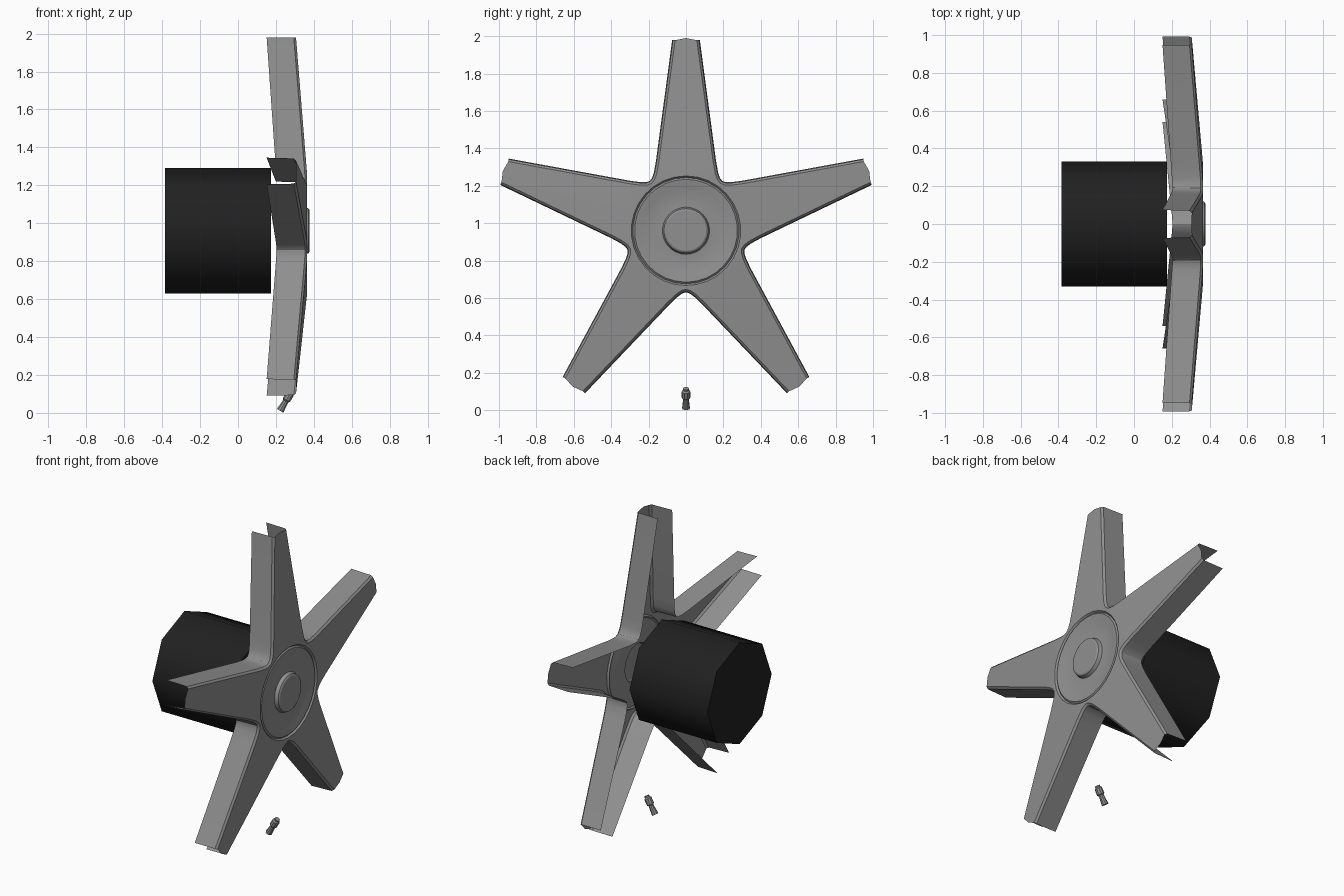
import bpy, bmesh
from math import sin, cos, pi, radians
from mathutils import Vector, Matrix

cube = bpy.data.objects.get("Cube")
if cube:
    bpy.data.objects.remove(cube)

CENTRE_Z = 0.96


def material(name, rgb):
    m = bpy.data.materials.new(name)
    m.use_nodes = True
    m.diffuse_color = (*rgb, 1)
    m.node_tree.nodes["Principled BSDF"].inputs["Base Color"].default_value = (*rgb, 1)
    return m


grey = material("metal grey", (0.28, 0.28, 0.28))
black = material("hub black", (0.015, 0.015, 0.015))


def finish(bm, name, mat, angle=30):
    bmesh.ops.remove_doubles(bm, verts=bm.verts, dist=0.0005)
    bmesh.ops.recalc_face_normals(bm, faces=bm.faces)
    mesh = bpy.data.meshes.new(name)
    bm.to_mesh(mesh)
    bm.free()
    mesh.materials.append(mat)
    ob = bpy.data.objects.new(name, mesh)
    bpy.context.collection.objects.link(ob)
    bpy.ops.object.select_all(action="DESELECT")
    ob.select_set(True)
    bpy.context.view_layer.objects.active = ob
    bpy.ops.object.shade_smooth_by_angle(angle=radians(angle))
    return ob


def lathe(name, profile, sides, mat, matrix, angle=30):
    """Spin (radius, height) points around local z, then place with matrix."""
    bm = bmesh.new()
    rings = [[bm.verts.new((r * cos(2 * pi * i / sides), r * sin(2 * pi * i / sides), h))
              for i in range(sides)] for r, h in profile if r > 0]
    for a, b in zip(rings, rings[1:]):
        for i in range(sides):
            j = (i + 1) % sides
            bm.faces.new((a[i], a[j], b[j], b[i]))
    if profile[0][0] == 0:
        bm.faces.new(rings[0])
    if profile[-1][0] == 0:
        bm.faces.new(rings[-1])
    bm.transform(matrix)
    return finish(bm, name, mat, angle)


def front_x(u):
    return min(0.365, 0.365 - (u - 0.29) * 0.081)


def back_x(u):
    return 0.20 - (u - 0.32) * 0.07


# Five open-backed spokes: half outline as (along, across, outward angle)
outline = [(1.02, 0.07, 82), (0.37, 0.157, 82), (0.31, 0.168, 75),
           (0.28, 0.178, 60), (0.263, 0.191, 36)]
inner = [(1.03, 0.0)] + [(0.293 * cos(radians(a)), 0.293 * sin(radians(a)))
                         for a in (0, 12, 24, 36)]
bm = bmesh.new()
for k in range(5):
    turn = 2 * pi * k / 5
    for side in (1, -1):
        def vert(u, v, x):
            v *= side
            return bm.verts.new((x, u * sin(turn) + v * cos(turn),
                                 CENTRE_Z + u * cos(turn) - v * sin(turn)))
        rows = []
        for (u, v, ang), (iu, iv) in zip(outline, inner):
            du, dv = cos(radians(ang)), sin(radians(ang))
            rows.append([vert(iu, iv, front_x(iu)),
                         vert(u - 0.012 * du, v - 0.012 * dv, front_x(u)),
                         vert(u, v, front_x(u) - 0.012),
                         vert(u + 0.004 * du, v + 0.004 * dv, back_x(u))])
        for a, b in zip(rows, rows[1:]):
            for i in range(3):
                bm.faces.new((a[i], a[i + 1], b[i + 1], b[i]))
finish(bm, "spokes", grey)

# Dished centre disc with a raised cap
axis = Matrix.Translation((0, 0, CENTRE_Z)) @ Matrix.Rotation(pi / 2, 4, "Y")
lathe("centre_disc", [(0, 0.378), (0.108, 0.378), (0.118, 0.372), (0.126, 0.350),
                      (0.19, 0.346), (0.235, 0.356), (0.275, 0.362),
                      (0.284, 0.354), (0.293, 0.365)], 30, grey, axis)

# Eight-sided drum behind the spokes
lathe("axle_drum", [(0, -0.385), (0.33, -0.385), (0.33, 0.175), (0, 0.175)],
      8, black, axis, 50)

# Tilted valve stem near the rim
start, end = Vector((0.222, 0, 0.011)), Vector((0.283, 0, 0.116))
tilt = (end - start).to_track_quat("Z", "Y").to_matrix().to_4x4()
lathe("valve_stem", [(0, 0), (0.021, 0), (0.016, 0.05), (0.016, 0.06), (0.023, 0.066),
                     (0.023, 0.104), (0.016, 0.112), (0.016, 0.122), (0, 0.122)],
      10, grey, Matrix.Translation(start) @ tilt)
